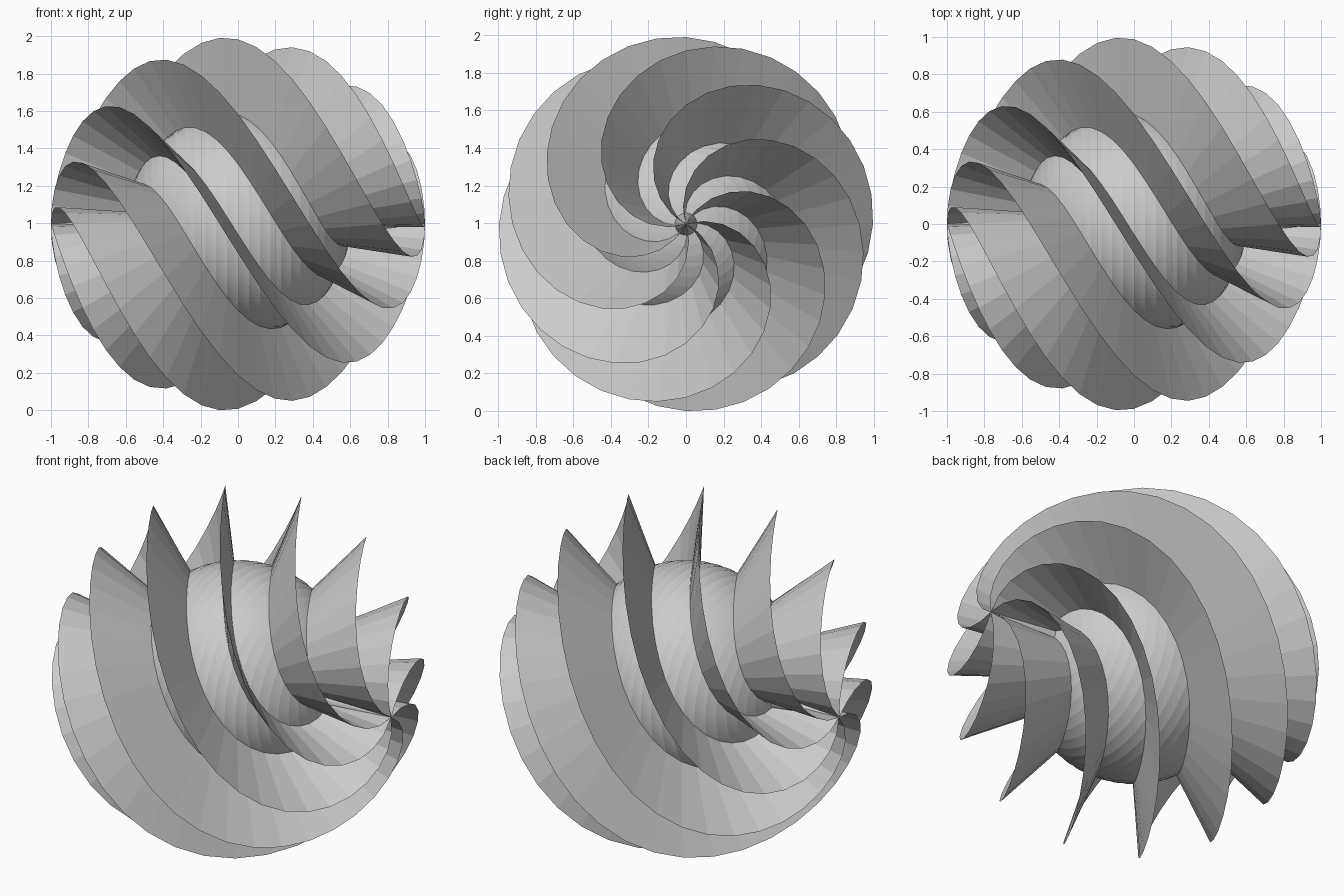
import bpy, bmesh, math

if "Cube" in bpy.data.objects:
    bpy.data.objects.remove(bpy.data.objects["Cube"])

FINS, COLS, RINGS = 8, 96, 32
CORE_R, FIN_R = 0.6, 1.0
TWIST = math.radians(288)          # turn of every fin from pole to pole


def ring_point(i, j):
    """Point of the star-shaped, twisted sphere (poles on the x axis)."""
    theta = math.pi * i / RINGS
    phi = 2 * math.pi * j / COLS + TWIST * i / RINGS
    r = FIN_R if j % (COLS // FINS) == 0 else CORE_R
    s = r * math.sin(theta)
    return (-r * math.cos(theta), s * math.cos(phi), s * math.sin(phi))


bm = bmesh.new()

# rings of the core with sharp fins
rings = [[bm.verts.new(ring_point(i, j)) for j in range(COLS)]
         for i in range(1, RINGS)]
for a, b in zip(rings, rings[1:]):
    for j in range(COLS):
        k = (j + 1) % COLS
        bm.faces.new((a[j], a[k], b[k], b[j]))

# pointed poles
for x, ring in ((-1, rings[0]), (1, rings[-1])):
    pole = bm.verts.new((x, 0, 0))
    for j in range(COLS):
        bm.faces.new((pole, ring[j], ring[(j + 1) % COLS]))

bmesh.ops.recalc_face_normals(bm, faces=bm.faces)

# stand on the ground
low = min(v.co.z for v in bm.verts)
bmesh.ops.translate(bm, verts=bm.verts, vec=(0, 0, -low))

mesh = bpy.data.meshes.new("spiral_finned_sphere")
bm.to_mesh(mesh)
bm.free()
obj = bpy.data.objects.new("spiral_finned_sphere", mesh)
bpy.context.collection.objects.link(obj)
